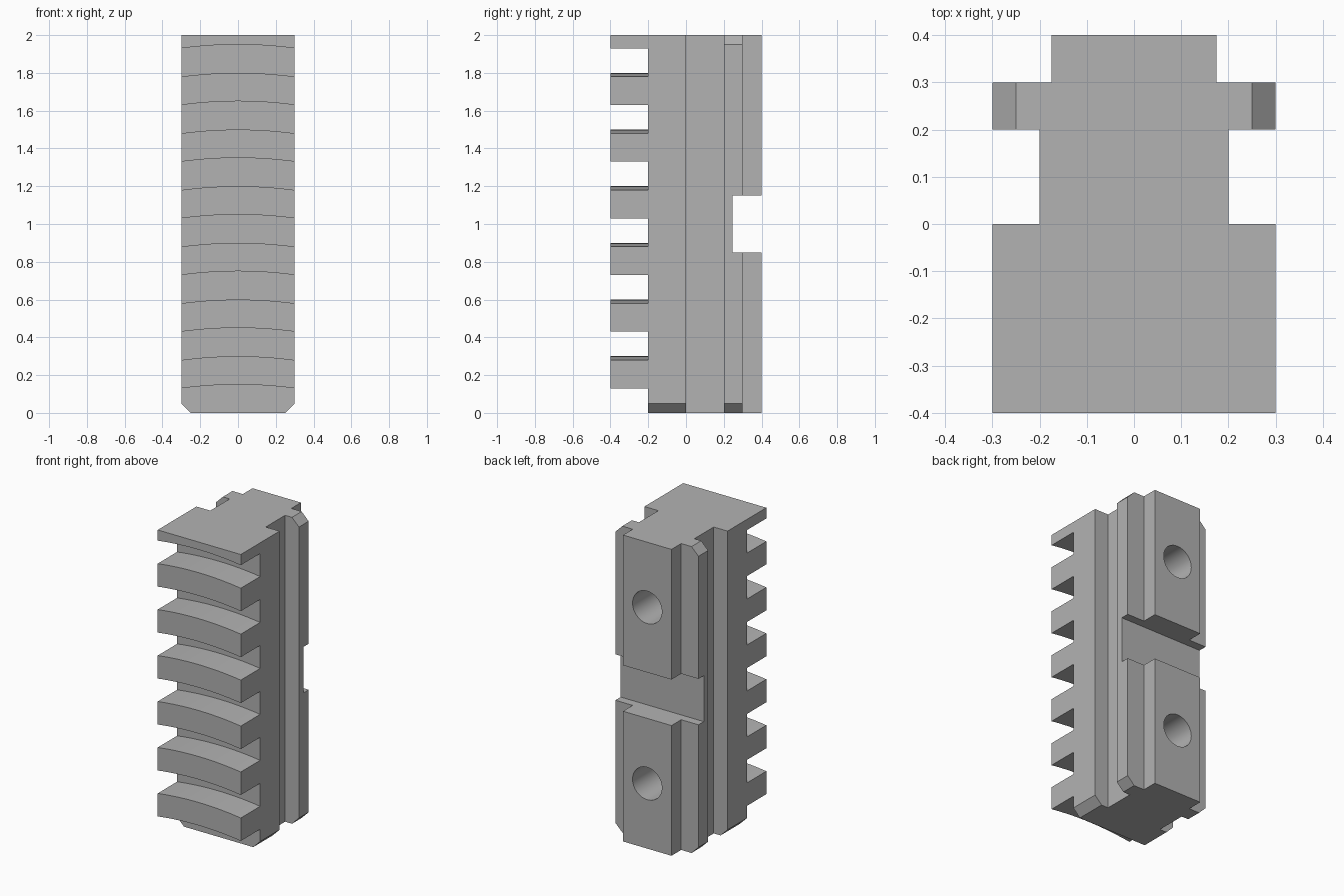
import bpy, bmesh, math
from mathutils import Vector

if "Cube" in bpy.data.objects:
    bpy.data.objects.remove(bpy.data.objects["Cube"])

steel = bpy.data.materials.new("steel grey")
steel.diffuse_color = (0.448, 0.448, 0.448, 1)
steel.use_nodes = True
steel.node_tree.nodes["Principled BSDF"].inputs["Base Color"].default_value = steel.diffuse_color


def prism(name, points, direction):
    """Extrude a closed outline of 3D points along a direction."""
    bm = bmesh.new()
    face = bm.faces.new([bm.verts.new(p) for p in points])
    moved = bmesh.ops.extrude_face_region(bm, geom=[face])["geom"]
    bmesh.ops.translate(bm, vec=Vector(direction),
                        verts=[v for v in moved if isinstance(v, bmesh.types.BMVert)])
    bmesh.ops.recalc_face_normals(bm, faces=bm.faces[:])
    mesh = bpy.data.meshes.new(name)
    bm.to_mesh(mesh)
    bm.free()
    mesh.materials.append(steel)
    obj = bpy.data.objects.new(name, mesh)
    bpy.context.collection.objects.link(obj)
    return obj


def xz_cutter(name, outline, y0, y1):
    obj = prism(name, [(x, y0, z) for x, z in outline], (0, y1 - y0, 0))
    obj.hide_render = True
    return obj


# Jaw body: T-shaped rail section extruded to full height
half = [(0.3, -0.4), (0.3, 0), (0.2, 0), (0.2, 0.2), (0.3, 0.2),
        (0.3, 0.3), (0.175, 0.3), (0.175, 0.4)]
outline = half + [(-x, y) for x, y in reversed(half)]
jaw = prism("jaw_body", [(x, y, 0) for x, y in outline], (0, 0, 2))
cutters = []

# Curved grooves that leave the scroll teeth on the front
R = 2.26


def arc(z):
    xs = [-0.35 + 0.7 * i / 16 for i in range(17)]
    return [(x, z - R + math.sqrt(R * R - x * x)) for x in xs]


for i in range(7):
    low = arc(0.3 * i) if i else arc(-0.2)
    cutters.append(xz_cutter("groove_cutter", low + arc(0.3 * i + 0.15)[::-1], -0.6, -0.2))

# Chamfers: whole bottom edge, and top edge of the rear flange only
for s in (-1, 1):
    tri = [(0.2, -0.05), (0.4, -0.05), (0.4, 0.15)]
    cutters.append(xz_cutter("bottom_chamfer_cutter", [(s * x, z) for x, z in tri], -0.5, 0.5))
    cutters.append(xz_cutter("top_chamfer_cutter", [(s * x, 2 - z) for x, z in tri], 0.1, 0.5))

# Cross slot in the back
cutters.append(xz_cutter("slot_cutter", [(-0.5, 0.85), (0.5, 0.85), (0.5, 1.15), (-0.5, 1.15)],
                         0.245, 0.6))

# Two blind bolt holes in the back
for z in (0.425, 1.575):
    ring = [(0.106 * math.cos(a * math.tau / 48), z + 0.106 * math.sin(a * math.tau / 48))
            for a in range(48)]
    cutters.append(xz_cutter("hole_cutter", ring, 0.0, 0.6))

# Apply the cuts
bpy.context.view_layer.objects.active = jaw
jaw.select_set(True)
for c in cutters:
    mod = jaw.modifiers.new("cut", "BOOLEAN")
    mod.operation = "DIFFERENCE"
    mod.solver = "EXACT"
    mod.object = c
    bpy.ops.object.modifier_apply(modifier=mod.name)
    bpy.data.objects.remove(c)

bpy.ops.object.shade_smooth_by_angle(angle=math.radians(20))
